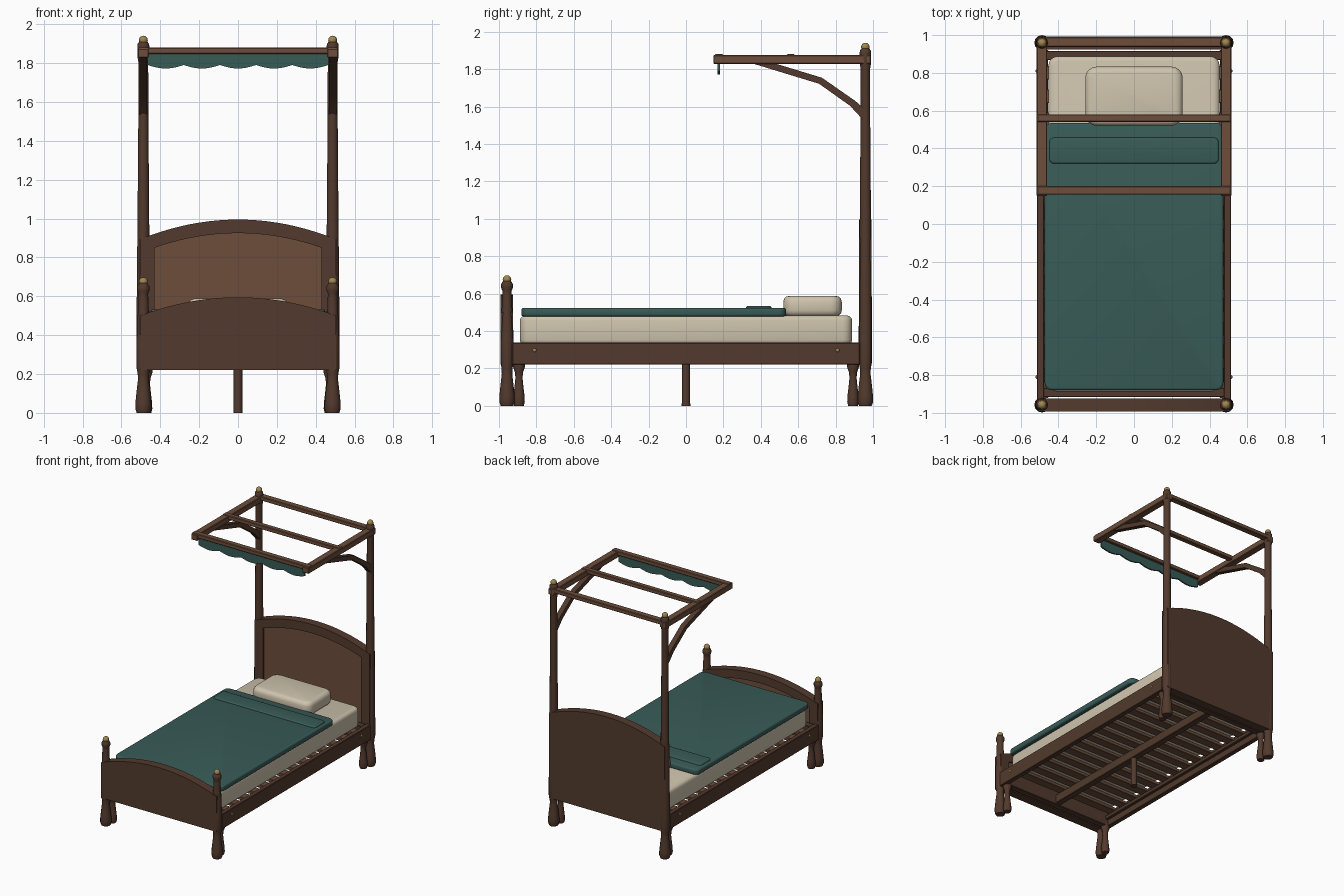
import bpy, bmesh, math
from mathutils import Matrix

if "Cube" in bpy.data.objects:
    bpy.data.objects.remove(bpy.data.objects["Cube"])


def material(name, rgb):
    m = bpy.data.materials.new(name)
    m.diffuse_color = (*rgb, 1)
    m.use_nodes = True
    m.node_tree.nodes["Principled BSDF"].inputs["Base Color"].default_value = m.diffuse_color
    return m


DARK = material("dark_wood", (0.085, 0.042, 0.026))
WOOD = material("wood", (0.15, 0.075, 0.043))
TEAL = material("teal_cloth", (0.04, 0.105, 0.095))
CREAM = material("cream_cloth", (0.62, 0.55, 0.42))
BRASS = material("brass", (0.35, 0.24, 0.08))


def finish(name, bm, mat):
    bmesh.ops.recalc_face_normals(bm, faces=bm.faces)
    me = bpy.data.meshes.new(name)
    bm.to_mesh(me)
    bm.free()
    me.materials.append(mat)
    ob = bpy.data.objects.new(name, me)
    bpy.context.collection.objects.link(ob)
    return ob


def box(name, x, y, z, mat, bevel=0.004, seg=1):
    """Box from (min, max) ranges, with bevelled edges."""
    bm = bmesh.new()
    bmesh.ops.create_cube(bm, size=1)
    for v in bm.verts:
        v.co = [r[0] if c < 0 else r[1] for c, r in zip(v.co, (x, y, z))]
    bmesh.ops.bevel(bm, geom=bm.edges[:], offset=bevel, segments=seg,
                    profile=0.5, affect='EDGES')
    return finish(name, bm, mat)


def cushion(name, x, y, z, mat, corner, edge):
    """Box with rounded plan corners and softened top and bottom edges."""
    bm = bmesh.new()
    bmesh.ops.create_cube(bm, size=1)
    for v in bm.verts:
        v.co = [r[0] if c < 0 else r[1] for c, r in zip(v.co, (x, y, z))]
    up = [e for e in bm.edges if abs(e.verts[0].co.z - e.verts[1].co.z) > 1e-4]
    bmesh.ops.bevel(bm, geom=up, offset=corner, segments=4, profile=0.5, affect='EDGES')
    rim = [e for e in bm.edges if abs(e.verts[0].co.z - e.verts[1].co.z) < 1e-4]
    bmesh.ops.bevel(bm, geom=rim, offset=edge, segments=3, profile=0.5, affect='EDGES')
    return finish(name, bm, mat)


def turned(name, prof, x, y, mat, n=12):
    """Lathe a (radius, z) profile about a vertical axis."""
    bm = bmesh.new()
    rings = [[bm.verts.new((x + r * math.cos(math.tau * i / n),
                            y + r * math.sin(math.tau * i / n), z)) for i in range(n)]
             for r, z in prof]
    for a, b in zip(rings, rings[1:]):
        for i in range(n):
            bm.faces.new((a[i], a[i - 1], b[i - 1], b[i]))
    bm.faces.new(rings[0])
    bm.faces.new(rings[-1])
    return finish(name, bm, mat)


def prism(name, pts, axis, lo, hi, mat, hole=None):
    """Extrude a 2D outline along x or y; an equal-length hole makes a frame."""
    bm = bmesh.new()

    def loop(points, t):
        return [bm.verts.new((t, a, b) if axis == 'x' else (a, t, b)) for a, b in points]

    def bridge(p, q):
        for i in range(len(p)):
            bm.faces.new((p[i - 1], p[i], q[i], q[i - 1]))

    a, b = loop(pts, lo), loop(pts, hi)
    bridge(a, b)
    if hole:
        c, d = loop(hole, lo), loop(hole, hi)
        bridge(c, d)
        bridge(a, c)
        bridge(b, d)
    else:
        bm.faces.new(a)
        bm.faces.new(b)
    return finish(name, bm, mat)


def arch(w, z0, side, crown, n=20):
    xs = [w - 2 * w * i / n for i in range(n + 1)]
    return [(-w, z0), (w, z0)] + [(x, crown - (crown - side) * (x / w) ** 2) for x in xs]


def ball(name, loc, r, scale=(1, 1, 1)):
    bm = bmesh.new()
    bmesh.ops.create_uvsphere(bm, u_segments=12, v_segments=8, radius=r)
    bmesh.ops.transform(bm, matrix=Matrix.Translation(loc) @ Matrix.Diagonal((*scale, 1)),
                        verts=bm.verts)
    return finish(name, bm, BRASS)


FOOT = [(0.034, 0), (0.041, 0.02), (0.041, 0.05), (0.036, 0.1), (0.028, 0.17),
        (0.029, 0.2), (0.036, 0.235), (0.036, 0.35)]
FRONT = FOOT + [(0.029, 0.5), (0.025, 0.6), (0.025, 0.615), (0.032, 0.632),
                (0.032, 0.65), (0.02, 0.67)]
REAR = FOOT + [(0.034, 0.6), (0.03, 1.0), (0.026, 1.5), (0.025, 1.8), (0.03, 1.83),
               (0.031, 1.885), (0.029, 1.9), (0.019, 1.912)]
LEG = [(0.026, 0), (0.031, 0.02), (0.03, 0.05), (0.024, 0.1), (0.019, 0.15),
       (0.022, 0.18), (0.031, 0.205), (0.031, 0.24)]
BRACKET = [(0.95, 1.59), (0.905, 1.63), (0.727, 1.754), (0.46, 1.835),
           (0.34, 1.835), (0.711, 1.722), (0.877, 1.604), (0.95, 1.525)]

# Parts on both sides
for s, side in ((-1, "left"), (1, "right")):
    turned(f"front_post_{side}", FRONT, s * 0.487, -0.957, DARK)
    turned(f"rear_post_{side}", REAR, s * 0.487, 0.959, DARK)
    ball(f"front_finial_{side}", (s * 0.487, -0.957, 0.675), 0.023)
    ball(f"rear_finial_{side}", (s * 0.487, 0.959, 1.918), 0.023)
    for y, end in ((-0.893, "front"), (0.893, "rear")):
        turned(f"{end}_short_leg_{side}", LEG, s * 0.472, y, DARK)
    xs = sorted((s * 0.476, s * 0.514))
    box(f"side_rail_{side}", xs, (-0.93, 0.93), (0.22, 0.338), DARK)
    box(f"slat_ledge_{side}", sorted((s * 0.455, s * 0.48)), (-0.88, 0.88), (0.27, 0.3), DARK)
    for y in (-0.81, 0.81):
        ball(f"rail_bolt_{side}", (s * 0.514, y, 0.297), 0.01, (0.7, 1, 1))
    # Canopy arm and its curved brace
    box(f"canopy_arm_{side}", sorted((s * 0.46, s * 0.515)), (0.147, 0.988), (1.828, 1.875), WOOD)
    prism(f"canopy_brace_{side}", BRACKET, 'x', s * 0.467, s * 0.507, DARK)

# Headboard and footboard: backing, arched frame and inset panel
prism("headboard_back", arch(0.505, 0.22, 0.893, 0.995), 'y', 0.957, 0.992, DARK)
prism("headboard_frame", arch(0.505, 0.22, 0.893, 0.995), 'y', 0.925, 0.957, DARK,
      arch(0.43, 0.3, 0.85, 0.925))
prism("headboard_panel", arch(0.432, 0.298, 0.852, 0.927), 'y', 0.94, 0.96, WOOD)
prism("footboard_back", arch(0.505, 0.22, 0.5, 0.595), 'y', -0.992, -0.957, DARK)
prism("footboard_frame", arch(0.505, 0.22, 0.5, 0.595), 'y', -0.957, -0.925, DARK,
      arch(0.43, 0.3, 0.455, 0.53))
prism("footboard_panel", arch(0.432, 0.298, 0.457, 0.532), 'y', -0.96, -0.94, WOOD)

# Base: end rails, slats, centre beam and leg
for y, end in ((-0.892, "front"), (0.892, "rear")):
    box(f"{end}_rail", (-0.48, 0.48), (y - 0.025, y + 0.025), (0.22, 0.337), DARK)
for i in range(14):
    y = -0.8 + 1.6 * i / 13
    box("slat", (-0.478, 0.478), (y - 0.036, y + 0.036), (0.3, 0.325), WOOD, 0.003)
box("centre_beam", (-0.025, 0.025), (-0.88, 0.88), (0.23, 0.3), DARK)
turned("centre_leg", [(0.024, 0), (0.022, 0.02), (0.022, 0.24)], 0, 0, DARK)

# Canopy cross beams and scalloped valance
for y0, y1 in ((0.155, 0.2), (0.54, 0.58), (0.938, 0.988)):
    box("canopy_crossbeam", (-0.513, 0.513) if y0 < 0.9 else (-0.48, 0.48),
        (y0, y1), (1.848, 1.88), WOOD)
scallops = [(-0.465 + 0.93 * i / 50, 1.79 - 0.018 * abs(math.sin(math.pi * i / 10)))
            for i in range(51)]
prism("valance", [(0.465, 1.85), (-0.465, 1.85)] + scallops, 'y', 0.169, 0.181, TEAL)

# Bedding
cushion("mattress", (-0.453, 0.453), (-0.888, 0.888), (0.326, 0.482), CREAM, 0.05, 0.025)
cushion("blanket", (-0.473, 0.473), (-0.88, 0.535), (0.478, 0.523), TEAL, 0.04, 0.012)
cushion("blanket_fold", (-0.448, 0.448), (0.32, 0.457), (0.505, 0.533), TEAL, 0.025, 0.009)
cushion("pillow", (-0.258, 0.258), (0.52, 0.833), (0.478, 0.588), CREAM, 0.06, 0.033)

# Smooth the rounded surfaces, keeping edges sharp
for ob in bpy.data.objects:
    ob.select_set(True)
    bpy.context.view_layer.objects.active = ob
bpy.ops.object.shade_smooth_by_angle(angle=math.radians(35))
